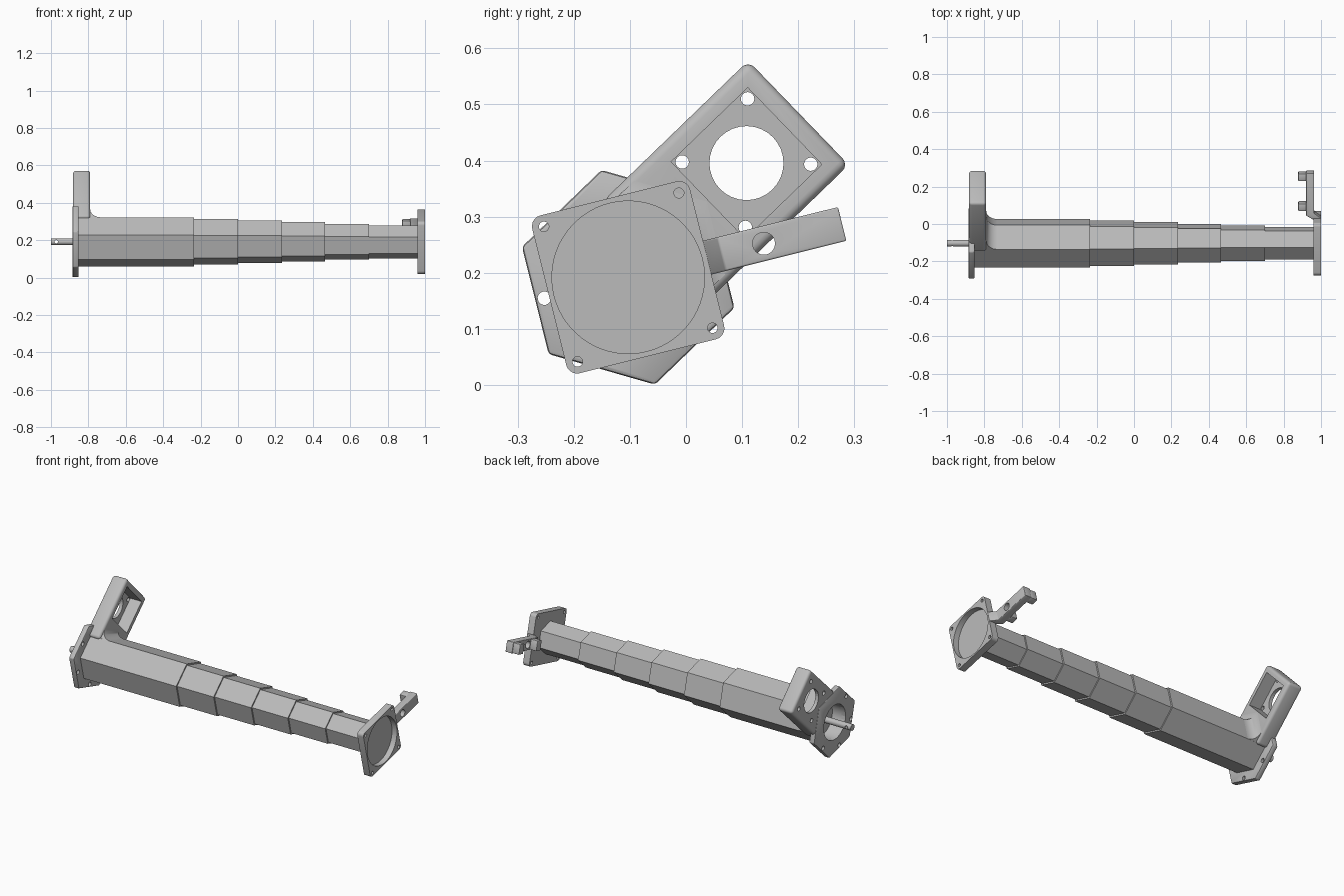
import bpy, bmesh, math
from mathutils import Vector, Matrix

cube = bpy.data.objects.get("Cube")
if cube:
    bpy.data.objects.remove(cube, do_unlink=True)

grey = bpy.data.materials.new("plain grey")
grey.use_nodes = True
COLOUR = (0.5, 0.5, 0.5, 1)
grey.diffuse_color = COLOUR
grey.node_tree.nodes["Principled BSDF"].inputs["Base Color"].default_value = COLOUR

AXIS = Vector((0, -0.103, 0.192))   # centre line of the tube
TILT, ARM = 14, 44                  # turn of the plates and of the arm about it


def place(x, u, v, angle):
    """Point at x, with u and v measured from the axis in a frame turned by angle."""
    return AXIS + Matrix.Rotation(math.radians(angle), 3, 'X') @ Vector((x, u, v))


def hexagon(r):
    return [(r * math.cos(math.radians(30 + 60 * k)), r * math.sin(math.radians(30 + 60 * k)))
            for k in range(6)]


def rectangle(u0, u1, half):
    return [(u0, -half), (u1, -half), (u1, half), (u0, half)]


def loft(name, rings):
    """Solid through a list of rings with equal point counts."""
    bm = bmesh.new()
    rows = [[bm.verts.new(p) for p in ring] for ring in rings]
    n = len(rows[0])
    for a, b in zip(rows, rows[1:]):
        for i in range(n):
            j = (i + 1) % n
            bm.faces.new((a[i], a[j], b[j], b[i]))
    bm.faces.new(rows[0])
    bm.faces.new(rows[-1])
    bmesh.ops.recalc_face_normals(bm, faces=bm.faces)
    mesh = bpy.data.meshes.new(name)
    bm.to_mesh(mesh)
    bm.free()
    obj = bpy.data.objects.new(name, mesh)
    bpy.context.collection.objects.link(obj)
    mesh.materials.append(grey)
    return obj


def prism(name, outline, x0, x1, angle=TILT):
    return loft(name, [[place(x, u, v, angle) for u, v in outline] for x in (x0, x1)])


def drill(u, v, r, x0, x1, angle=TILT, sides=32):
    """Round cutter or pin along x."""
    ring = [(u + r * math.cos(math.tau * k / sides), v + r * math.sin(math.tau * k / sides))
            for k in range(sides)]
    return prism("drill", ring, x0, x1, angle)


def finish(obj):
    """Apply modifiers and smooth the curved faces."""
    bpy.ops.object.select_all(action='DESELECT')
    bpy.context.view_layer.objects.active = obj
    obj.select_set(True)
    for m in list(obj.modifiers):
        bpy.ops.object.modifier_apply(modifier=m.name)
    bpy.ops.object.shade_smooth_by_angle(angle=math.radians(32))


def bevel(obj, width, segments=3):
    m = obj.modifiers.new("rounding", 'BEVEL')
    m.width, m.segments, m.limit_method = width, segments, 'ANGLE'
    finish(obj)


def cut(obj, cutters):
    for c in cutters:
        c.hide_render = True
        m = obj.modifiers.new("cut", 'BOOLEAN')
        m.operation, m.object, m.solver = 'DIFFERENCE', c, 'EXACT'
    finish(obj)
    for c in cutters:
        bpy.data.objects.remove(c, do_unlink=True)


def bore():
    return drill(0, 0, 0.1, -0.95, -0.8)


# Stepped hexagonal tube
stops = [-0.86, -0.235, 0, 0.235, 0.465, 0.70, 0.965]
radii = [0.135, 0.126, 0.117, 0.108, 0.099, 0.091]
for i, r in enumerate(radii):
    section = prism("tube_section_%d" % (i + 1), hexagon(r), stops[i], stops[i + 1])
    if i == 0:
        cut(section, [bore()])

# Hexagonal base flange with a bolt hole at the middle of each side
flange = prism("base_flange", hexagon(0.197), -0.885, -0.852)
bevel(flange, 0.006, 2)
holes = [drill(0.154, 0, 0.012, -0.95, -0.8, TILT + 60 * k, 16) for k in range(6)]
cut(flange, holes[2:] + [bore()])
for h in (holes[0], holes[1]):
    bpy.data.objects.remove(h, do_unlink=True)

# Side arm with an open pocket, a large hole and four screw holes
D = 0.293
arm = prism("side_arm", rectangle(0.06, D + 0.129, 0.129), -0.882, -0.79, ARM)
bevel(arm, 0.016, 4)
pocket = prism("pocket", rectangle(D - 0.095, D + 0.095, 0.095), -0.862, -0.7, ARM)
cut(arm, [pocket, bore(), drill(D, 0, 0.066, -0.95, -0.7, ARM)] +
    [drill(D + a * 0.081, b * 0.081, 0.012, -0.95, -0.7, ARM, 16)
     for a in (-1, 1) for b in (-1, 1)])

# Curved web blending the arm into the tube
R = 0.06
rings = []
for k in range(9):
    t = math.radians(90 * k / 8)
    x, shift = -0.79 + R * (1 - math.sin(t)), R * (1 - math.cos(t))
    rings.append([place(x, u + (shift if u > 0.03 else 0), v, ARM)
                  for u, v in [(0.1345 * math.cos(math.tau * j / 6),
                                0.1345 * math.sin(math.tau * j / 6)) for j in range(6)]])
finish(loft("arm_web", rings))

# Drive shaft with a cross hole
shaft = drill(0, 0, 0.018, -1.0, -0.79)
shaft.name = "drive_shaft"
cross = drill(0, 0, 0.009, -0.1, 0.1, 0, 16)
cross.data.transform(Matrix.Translation(AXIS + Vector((-0.972, 0, 0))) @
                     Matrix.Rotation(math.radians(90), 4, 'Z') @ Matrix.Translation(-AXIS))
cut(shaft, [cross])

# Square end plate with rounded corners and a round recess
H, C = 0.145, 0.02
outline = []
for q, (a, b) in enumerate([(1, 1), (-1, 1), (-1, -1), (1, -1)]):
    for k in range(6):
        t = math.radians(90 * q + 18 * k)
        outline.append((a * (H - C) + C * math.cos(t), b * (H - C) + C * math.sin(t)))
plate = prism("end_plate", outline, 0.96, 1.0)
cut(plate, [drill(0, 0, 0.136, 0.968, 1.1, TILT, 64)] +
    [drill(a * 0.124, b * 0.124, 0.009, 0.9, 1.1, TILT, 16)
     for a in (-1, 1) for b in (-1, 1)])

# Bracket stepping off the end plate, with a hole
side = [(0.139, 1.0), (0.145, 1.0), (0.172, 0.963), (0.393, 0.963), (0.393, 0.92),
        (0.16, 0.92), (0.139, 0.955)]
bracket = loft("end_bracket", [[place(x, u, v, TILT) for u, x in side] for v in (-0.031, 0.031)])
bevel(bracket, 0.005, 3)
cut(bracket, [drill(0.249, 0, 0.02, 0.85, 1.1)])

# Two lugs on the back of the bracket
for name, u in (("inner_lug", 0.205), ("outer_lug", 0.369)):
    lug = prism(name, rectangle(u - 0.021, u + 0.021, 0.029), 0.878, 0.925)
    bevel(lug, 0.005, 2)
